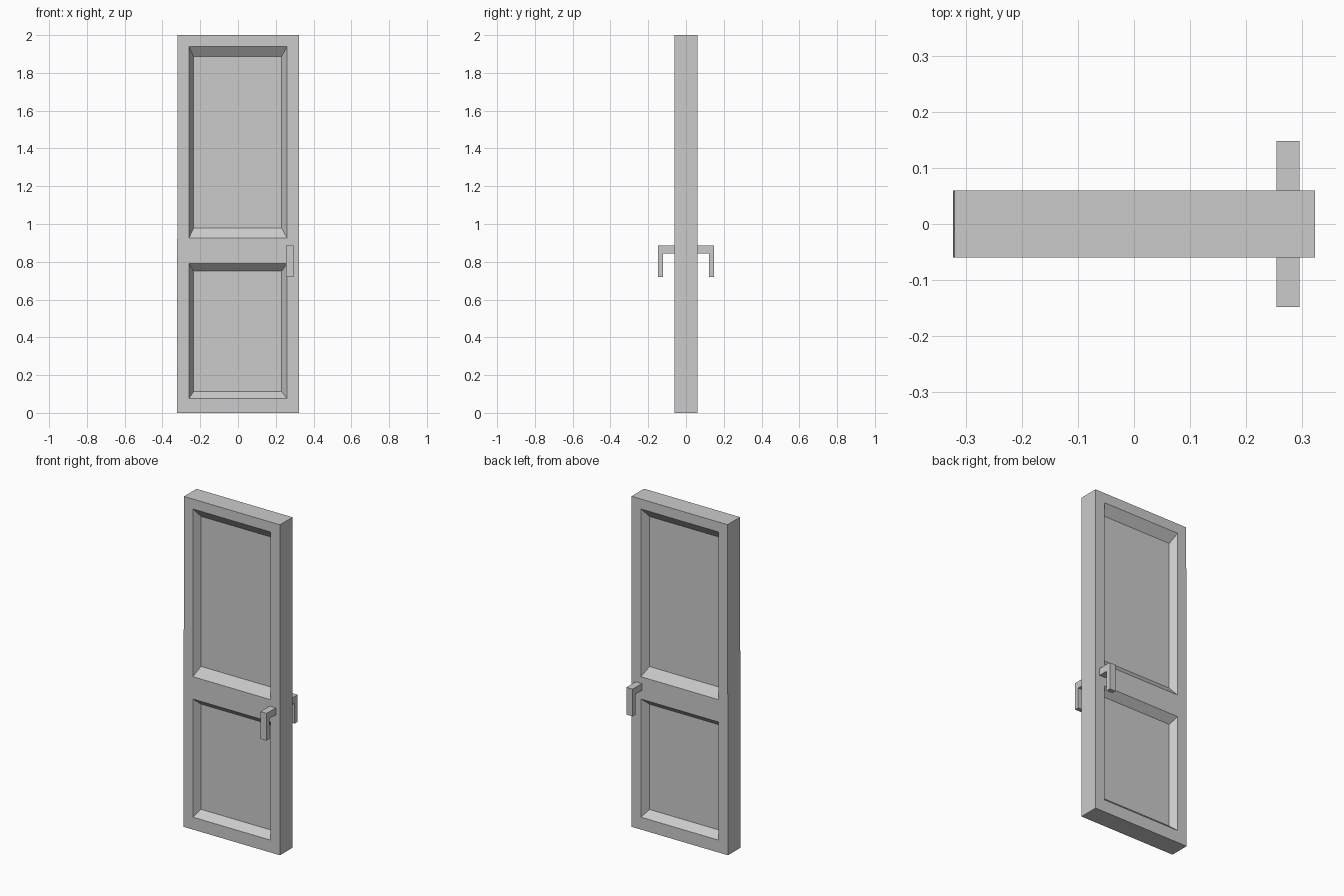
import bpy, bmesh

if "Cube" in bpy.data.objects:
    bpy.data.objects.remove(bpy.data.objects["Cube"])

HALF_T = 0.06      # half the door thickness
RECESS = 0.042     # depth of the panel recess


def finish(bm, name):
    """Turn a front-half bmesh into an object mirrored to the back."""
    bmesh.ops.recalc_face_normals(bm, faces=bm.faces)
    mesh = bpy.data.meshes.new(name)
    bm.to_mesh(mesh)
    bm.free()
    obj = bpy.data.objects.new(name, mesh)
    bpy.context.collection.objects.link(obj)
    mod = obj.modifiers.new("front_to_back", 'MIRROR')
    mod.use_axis = (False, True, False)
    mod.use_clip = True
    return obj


# Door slab: a grid of stiles and rails with two sloped, recessed panels
xs = [-0.323, -0.26, 0.26, 0.323]
zs = [0, 0.075, 0.79, 0.925, 1.94, 2]
panels = {1: (-0.235, 0.231, 0.113, 0.75), 3: (-0.235, 0.231, 0.978, 1.886)}

bm = bmesh.new()
# the hinge edge leans in very slightly towards the top
grid = [[bm.verts.new((x + (0.0015 * z if i == 0 else 0), -HALF_T, z))
         for i, x in enumerate(xs)] for z in zs]
for j in range(len(zs) - 1):
    for i in range(len(xs) - 1):
        ring = [grid[j][i], grid[j][i + 1], grid[j + 1][i + 1], grid[j + 1][i]]
        if i == 1 and j in panels:
            x0, x1, z0, z1 = panels[j]
            y = -HALF_T + RECESS
            inner = [bm.verts.new((x, y, z)) for x, z in
                     ((x0, z0), (x1, z0), (x1, z1), (x0, z1))]
            for k in range(4):
                n = (k + 1) % 4
                bm.faces.new((ring[k], ring[n], inner[n], inner[k]))
            bm.faces.new(inner)
        else:
            bm.faces.new(ring)

# Outer edges run back to the middle of the slab
border = [e for e in bm.edges if e.is_boundary]
new = bmesh.ops.extrude_edge_only(bm, edges=border)["geom"]
for v in new:
    if isinstance(v, bmesh.types.BMVert):
        v.co.y = 0
finish(bm, "door_slab")

# Handles: hook profile in the side plane, extruded across x
profile = [(-HALF_T, 0.885), (-0.148, 0.885), (-0.148, 0.72),
           (-0.121, 0.72), (-0.121, 0.843), (-HALF_T, 0.843)]
bm = bmesh.new()
face = bm.faces.new([bm.verts.new((0.254, y, z)) for y, z in profile])
ext = bmesh.ops.extrude_face_region(bm, geom=[face])["geom"]
bmesh.ops.translate(bm, vec=(0.041, 0, 0),
                    verts=[v for v in ext if isinstance(v, bmesh.types.BMVert)])
finish(bm, "door_handles")
